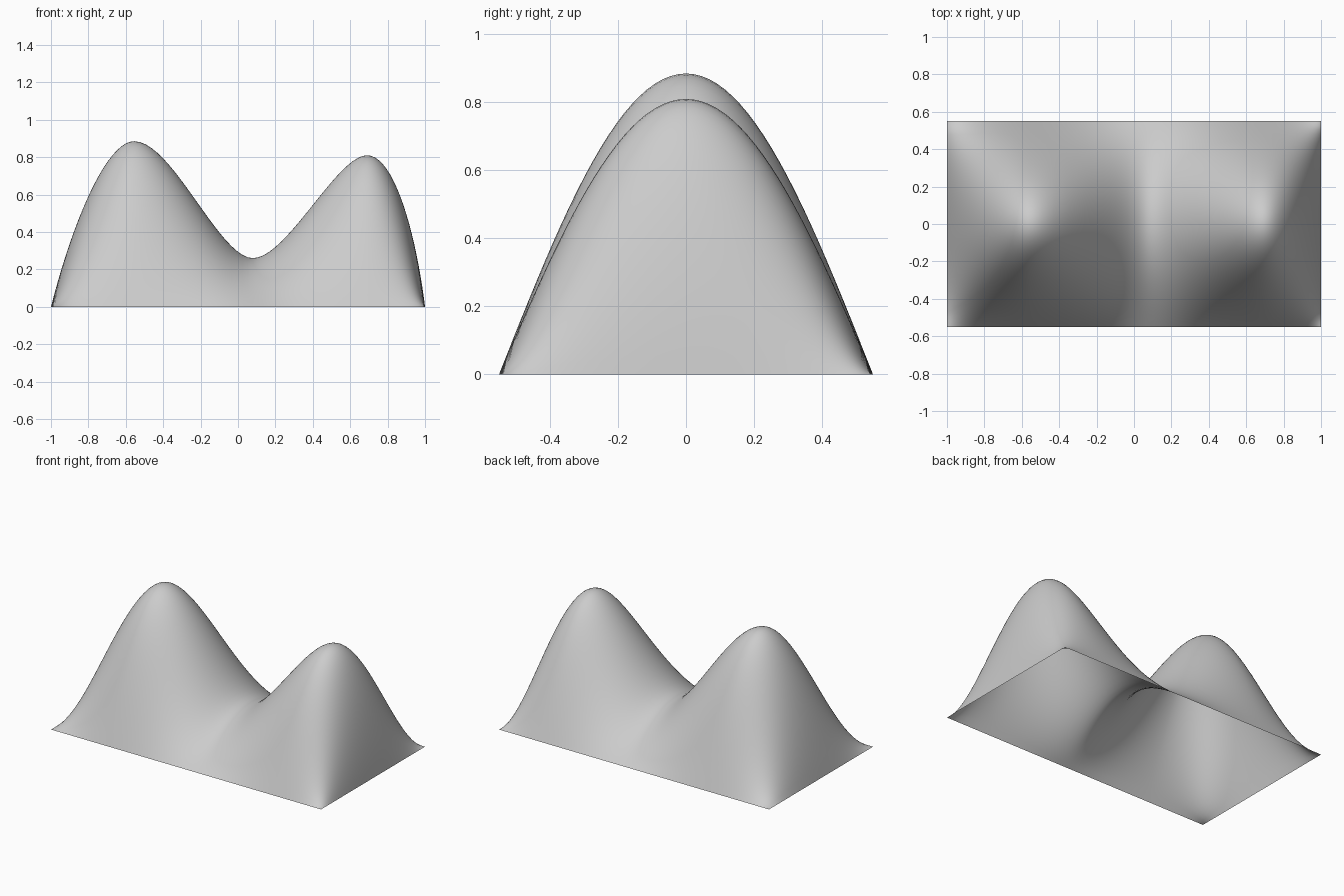
import bpy, bmesh, math
from mathutils import Vector
from mathutils.geometry import interpolate_bezier

cube = bpy.data.objects.get("Cube")
if cube:
    bpy.data.objects.remove(cube, do_unlink=True)

HALF_DEPTH = 0.55
ROWS = 48
STEPS = 20

# Ridge line: two peaks with a saddle between them (start, handle, handle, end)
ridge = [
    ((-1, 0), (-0.88, 0.47), (-0.70, 0.885), (-0.555, 0.885)),
    ((-0.555, 0.885), (-0.35, 0.885), (-0.10, 0.26), (0.08, 0.26)),
    ((0.08, 0.26), (0.26, 0.26), (0.53, 0.81), (0.69, 0.81)),
    ((0.69, 0.81), (0.84, 0.81), (0.955, 0.37), (1, 0)),
]
columns = [Vector(ridge[0][0])]
for segment in ridge:
    columns += interpolate_bezier(*[Vector(p) for p in segment], STEPS + 1)[1:]

# Open sheet: the ridge fades to the flat rim along a cosine arch
bm = bmesh.new()
grid = []
for x, height in columns:
    strip = []
    for j in range(ROWS + 1):
        u = 2 * j / ROWS - 1
        arch = max(0, math.cos(u * math.pi / 2))
        strip.append(bm.verts.new((x, u * HALF_DEPTH, height * arch)))
    grid.append(strip)
for a, b in zip(grid, grid[1:]):
    for j in range(ROWS):
        bm.faces.new((a[j], b[j], b[j + 1], a[j + 1])).smooth = True

mesh = bpy.data.meshes.new("twin_peak_sheet")
bm.to_mesh(mesh)
bm.free()

# Plain grey surface
grey = bpy.data.materials.new("light_grey")
grey.use_nodes = True
colour = (0.6, 0.6, 0.6, 1)
grey.diffuse_color = colour
grey.node_tree.nodes["Principled BSDF"].inputs["Base Color"].default_value = colour
mesh.materials.append(grey)

sheet = bpy.data.objects.new("twin_peak_sheet", mesh)
bpy.context.collection.objects.link(sheet)
